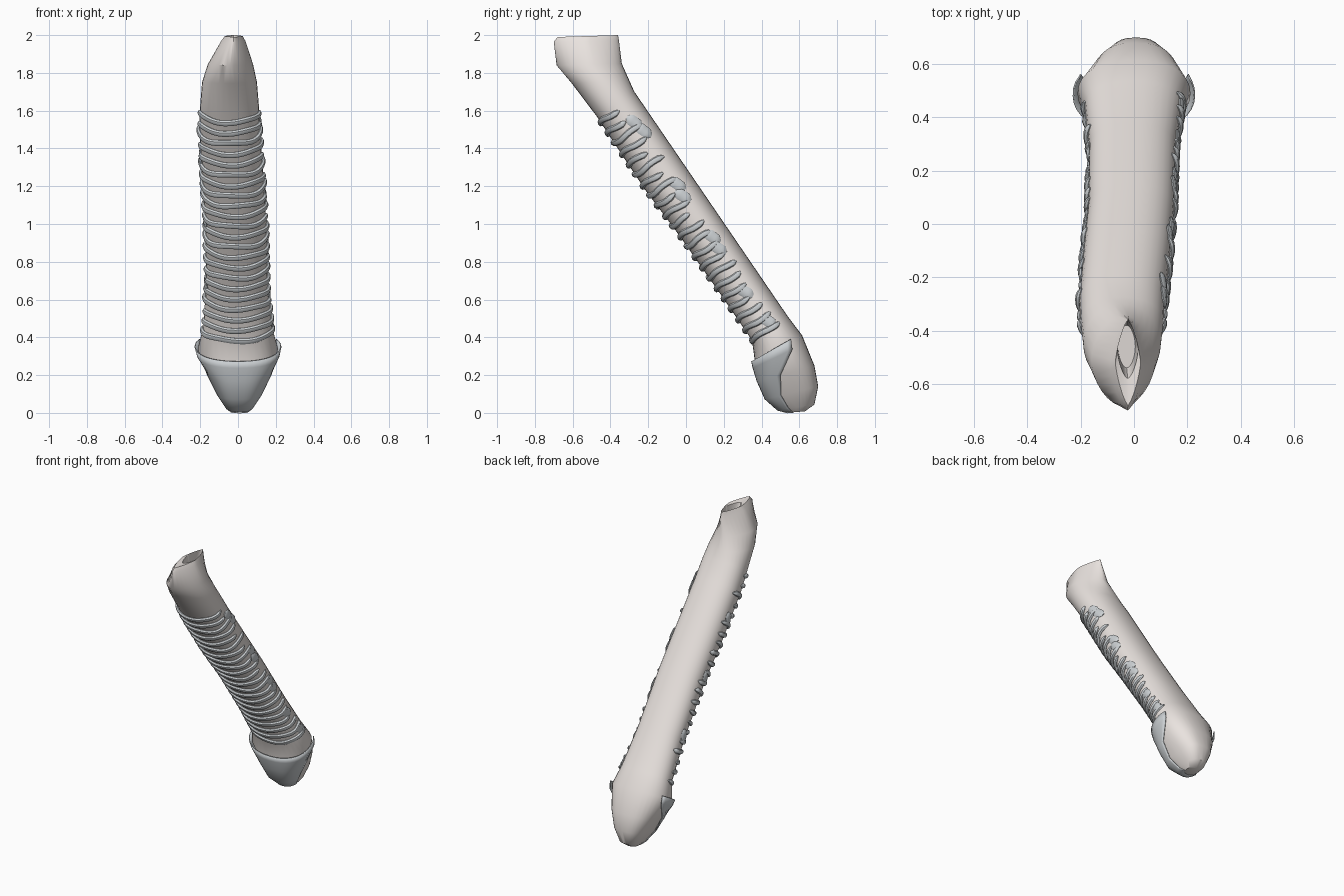
import bpy, bmesh, math, random
from mathutils import Vector

if "Cube" in bpy.data.objects:
    bpy.data.objects.remove(bpy.data.objects["Cube"])

random.seed(4)

# Tube sections: front (y, z), back (y, z), x left, x right, corner exponent
def on_axis(s, xl, xr, front=0.505, back=0.733):
    p = lambda m: (0.564 * s + 0.826 * m, -0.826 * s + 0.564 * m)
    return (*p(front), *p(back), xl, xr, .9)

TOP = [(-.68, 1.99, -.36, 2.0, -.07, .025, 1.5), (-.70, 1.965, -.355, 1.97, -.09, .04, 1.4),
       (-.685, 1.84, -.34, 1.85, -.16, .08, 1.15), (-.605, 1.745, -.30, 1.76, -.19, .10, 1)]
SHAFT = [on_axis(-1.56, -.20, .11, .495), on_axis(-1.42, -.205, .115, .492),
         on_axis(-1.1, -.19, .135, .487), on_axis(-.8, -.172, .15, .5),
         on_axis(-.4, -.168, .157), on_axis(-.12, -.185, .18)]
END = [(.365, .27, .615, .41, -.212, .212, .9), (.385, .17, .68, .25, -.155, .168, .8),
       (.425, .075, .70, .14, -.105, .12, .75), (.49, .015, .68, .045, -.06, .075, .8)]
FOOT = [(.54, .001, .63, .008, -.035, .05, .9)]
MOUTH = [(-.58, 1.985, -.365, 1.992, -.062, .015, 1.3), (-.54, 1.88, -.38, 1.9, -.06, .005, 1.1)]

def lerp(a, b, t):
    return tuple(p + (q - p) * t for p, q in zip(a, b))

def point(sec, a, grow=0.0):
    """Point on a superelliptical section; angle 0 is the front."""
    fy, fz, by, bz, xl, xr, ex = sec
    f, b = Vector((0, fy, fz)), Vector((0, by, bz))
    c, half = (f + b) / 2, (f - b) / 2
    half *= 1 + grow / half.length
    hx = (xr - xl) / 2 + grow
    sgn = lambda v: math.copysign(abs(v) ** ex, v)
    return c + half * sgn(math.cos(a)) + Vector(((xl + xr) / 2 + hx * sgn(math.sin(a)), 0, 0))

def material(name, rgb):
    m = bpy.data.materials.new(name)
    m.diffuse_color = (*rgb, 1)
    m.use_nodes = True
    m.node_tree.nodes["Principled BSDF"].inputs["Base Color"].default_value = m.diffuse_color
    return m

SKIN = material("pale_surface", (.82, .77, .74))
WRAP = material("grey_wrap", (.60, .63, .65))

def loft(name, rows, closed, mat, cap=False):
    bm = bmesh.new()
    grid = [[bm.verts.new(p) for p in row] for row in rows]
    n = len(rows[0])
    for r0, r1 in zip(grid, grid[1:]):
        for i in range(n if closed else n - 1):
            j = (i + 1) % n
            bm.faces.new((r0[i], r0[j], r1[j], r1[i]))
    if cap:
        bm.faces.new(grid[0])
        bm.faces.new(grid[-1])
    bmesh.ops.recalc_face_normals(bm, faces=bm.faces)
    me = bpy.data.meshes.new(name)
    bm.to_mesh(me)
    bm.free()
    me.materials.append(mat)
    ob = bpy.data.objects.new(name, me)
    bpy.context.collection.objects.link(ob)
    bpy.context.view_layer.objects.active = ob
    bpy.ops.object.select_all(action='DESELECT')
    ob.select_set(True)
    bpy.ops.object.shade_smooth_by_angle(angle=math.radians(40))
    return ob

# Main leaning tube, with a teardrop mouth at the top and a rounded lower end
N = 32
sections = MOUTH[::-1] + TOP + SHAFT + END + FOOT
loft("leaning_tube", [[point(s, 2 * math.pi * i / N) for i in range(N)] for s in sections],
     True, SKIN, cap=True)

# Cuff shell round the front of the lower end, its upper corners reaching further back
cuff_secs = [lerp(SHAFT[-1], END[0], .9), lerp(END[0], END[1], .25)] + END[1:] + FOOT
spread = [118, 112, 82, 72, 70, 70]
grow = [.018, .016, .008, .006, .004, .001]
rows = [[point(s, math.radians(w) * (i / 12 - 1), g) for i in range(25)]
        for s, w, g in zip(cuff_secs, spread, grow)]
cuff = loft("lower_cuff", rows, False, WRAP)
solid = cuff.modifiers.new("thickness", 'SOLIDIFY')
solid.thickness = .006
solid.offset = 0

# Ribs wrapped over the front half of the shaft
def shaft_at(t):
    """Section at fraction t of the ribbed length."""
    s = -1.525 + 1.405 * t
    stops = [-1.56, -1.42, -1.1, -.8, -.4, -.12]
    for k in range(5):
        if s <= stops[k + 1]:
            break
    return lerp(SHAFT[k], SHAFT[k + 1], (s - stops[k]) / (stops[k + 1] - stops[k]))

def tube(name, pts, wide, tall):
    """Flattened, round-ended strip lying on the shaft along the points."""
    n, ring = len(pts), 8
    along = Vector((0, .564, -.826))
    rows = []
    for i, p in enumerate(pts):
        tan = (pts[min(i + 1, n - 1)] - pts[max(i - 1, 0)]).normalized()
        out = p - along * p.dot(along) - Vector((0, .826, .564)) * .62
        out = (out - tan * out.dot(tan)).normalized()
        side = tan.cross(out)
        k = (.3, .75, 1)[min(i, n - 1 - i, 2)]
        rows.append([p + (side * math.cos(math.tau * j / ring) * wide
                          + out * math.sin(math.tau * j / ring) * tall) * k
                     for j in range(ring)])
    loft(name, rows, True, WRAP, cap=True)

RIBS = 22
for r in range(RIBS):
    t = r / (RIBS - 1)
    left, right = random.uniform(80, 112), random.uniform(85, 122)
    phase = random.uniform(0, 6)
    pts = []
    for i in range(33):
        a = -left + (left + right) * i / 32
        wob = .004 * math.sin(a / 14 + phase)
        pts.append(point(shaft_at(t + wob), math.radians(a), .003))
    tube(f"rib_{r + 1}", pts, .017, .014)

# Flat bridges fusing neighbouring ribs on the right and left sides
for r, a in ((1, 96), (2, 104), (7, 98), (8, 92), (12, 94),
             (13, 90), (17, 84), (20, 90), (4, -94), (10, -90), (16, -92)):
    pts = [point(shaft_at(min(1, (r + k / 6) / (RIBS - 1))), math.radians(a + 2 * k), .001)
           for k in range(-1, 8)]
    tube(f"bridge_{r}", pts, .03, .01)
